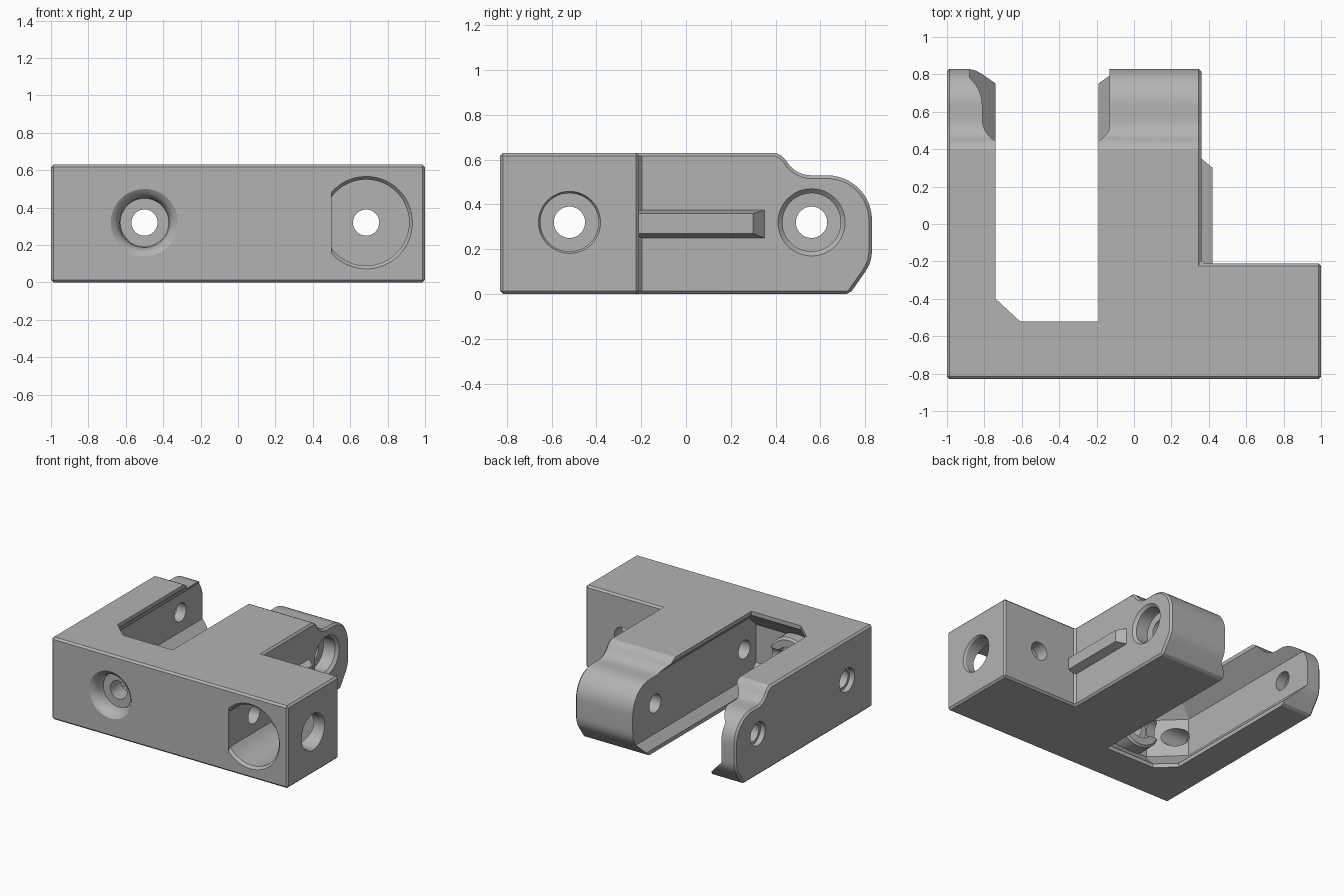
import bpy, bmesh, math
from mathutils import Vector

if "Cube" in bpy.data.objects:
    bpy.data.objects.remove(bpy.data.objects["Cube"], do_unlink=True)

grey = bpy.data.materials.new("machined_grey")
grey.use_nodes = True
grey.diffuse_color = (0.45, 0.45, 0.45, 1)
grey.node_tree.nodes["Principled BSDF"].inputs["Base Color"].default_value = grey.diffuse_color

MID = 0.32     # height of every bore
BORE = 0.07
HEIGHT = 0.63


def loft(name, rings):
    """Closed solid skinned through rings of equal length."""
    bm = bmesh.new()
    rows = [[bm.verts.new(p) for p in ring] for ring in rings]
    n = len(rows[0])
    for a, b in zip(rows, rows[1:]):
        for i in range(n):
            j = (i + 1) % n
            bm.faces.new((a[i], a[j], b[j], b[i]))
    bm.faces.new(rows[0][::-1])
    bm.faces.new(rows[-1])
    bmesh.ops.recalc_face_normals(bm, faces=bm.faces)
    mesh = bpy.data.meshes.new(name)
    bm.to_mesh(mesh)
    bm.free()
    mesh.materials.append(grey)
    obj = bpy.data.objects.new(name, mesh)
    bpy.context.collection.objects.link(obj)
    return obj


def prism_z(name, outline, z0, z1):
    return loft(name, [[(x, y, z) for x, y in outline] for z in (z0, z1)])


def lathe(name, axis, u, steps, sides=48):
    """Turned solid along x or y at MID height; steps are (position, radius)."""
    rings = []
    for pos, r in steps:
        ring = []
        for i in range(sides):
            a = math.tau * i / sides
            c, s = u + r * math.cos(a), MID + r * math.sin(a)
            ring.append((pos, c, s) if axis == "x" else (c, pos, s))
        rings.append(ring)
    return loft(name, rings)


def arc(cx, cy, r, start, end, n=12):
    return [(cx + r * math.cos(math.radians(start + (end - start) * i / n)),
             cy + r * math.sin(math.radians(start + (end - start) * i / n)))
            for i in range(n + 1)]


def apply(obj, mod):
    bpy.ops.object.select_all(action="DESELECT")
    bpy.context.view_layer.objects.active = obj
    obj.select_set(True)
    bpy.ops.object.modifier_apply(modifier=mod.name)


def combine(obj, tool, operation="DIFFERENCE"):
    tool.hide_render = True
    mod = obj.modifiers.new("combine", "BOOLEAN")
    mod.operation = operation
    mod.solver = "EXACT"
    mod.object = tool
    apply(obj, mod)
    bpy.data.objects.remove(tool, do_unlink=True)


# Body: footprint limited by the rounded side profile
body = prism_z("bracket_body", [(-1, -0.83), (1, -0.83), (1, -0.21), (0.36, -0.21),
                                (0.36, 0.9), (-1, 0.9)], 0, HEIGHT)
profile = [(-0.9, 0), (0.73, 0), (0.8, 0.1)]
profile += arc(0.63, 0.2, 0.2, -20, 0, 4)
profile += arc(0.63, 0.33, 0.2, 0, 90)
profile += arc(0.56, 0.66, 0.13, 270, 208, 8)
profile += [(0.425, 0.618), (0.4, HEIGHT + 0.001), (-0.9, HEIGHT + 0.001)]
side = loft("side_profile", [[(x, y, z - 0.0005) for y, z in profile] for x in (-1.1, 1.1)])
combine(body, side, "INTERSECT")
bevel = body.modifiers.new("edge_bevel", "BEVEL")
bevel.width = 0.014
bevel.segments = 1
bevel.limit_method = "ANGLE"
bevel.angle_limit = math.radians(40)
apply(body, bevel)


# Slot between the arms, with undercut walls leaving sloped lips
def slot(a, b):
    return [(-0.74 - a, 1), (-0.74 - a, -0.40 - 0.4 * a), (-0.61 - 0.4 * a, -0.52 - a),
            (-0.19 + b, -0.52 - a), (-0.19 + b, 1)]


combine(body, prism_z("slot_cutter", slot(0, 0), -0.1, 0.8))
levels = [(0.02, -0.01, -0.01), (0.09, 0.06, 0.06), (0.17, 0.14, 0.06),
          (0.46, 0.14, 0.06), (0.54, 0.06, 0.06), (0.61, -0.01, -0.01)]
combine(body, loft("undercut_cutter",
                   [[(x, y, z) for x, y in slot(a, b)] for z, a, b in levels]))

# Boss behind the front bore
combine(body, lathe("boss", "y", -0.5, [(-0.75, 0.18), (-0.545, 0.18), (-0.53, 0.165)]), "UNION")

# Flared front bore
combine(body, lathe("flare_cutter", "y", -0.5,
                    [(-0.85, 0.2), (-0.83, 0.18), (-0.815, 0.157), (-0.795, 0.143),
                     (-0.77, 0.134), (-0.73, 0.13)]))
combine(body, lathe("front_bore_cutter", "y", -0.5,
                    [(-0.9, BORE), (-0.6, BORE), (-0.599, 0.11), (-0.4, 0.11)]))

# Deep front pocket with one flat side and a chamfered rim
pocket = []
for y, r in ((-0.85, 0.265), (-0.81, 0.23), (-0.31, 0.23)):
    half = math.degrees(math.acos(-0.185 / r))
    pocket.append([(x, y, z) for x, z in arc(0.685, MID, r, -half, half, 48)])
combine(body, loft("pocket_cutter", pocket))
combine(body, lathe("rear_bore_cutter", "y", 0.685, [(-0.4, BORE), (-0.1, BORE)]))

# Cross bores through both ends of the arms
for name, y, steps in (
        ("lower_cross", -0.52, [(-1.1, 0.09), (-0.96, 0.09), (-0.959, BORE), (0.55, BORE),
                                (0.551, 0.13), (0.985, 0.13), (1.02, 0.15)]),
        ("upper_cross", 0.56, [(-1.1, 0.09), (-0.96, 0.09), (-0.959, BORE), (0.24, BORE),
                               (0.241, 0.13), (0.34, 0.13), (0.38, 0.17)])):
    combine(body, lathe(name + "_cutter", "x", y, steps))

# Guide rail on the outside of the wide arm
rail = loft("guide_rail", [
    [(0.35, -0.215, 0.25), (0.35, 0.35, 0.25), (0.35, 0.35, 0.375), (0.35, -0.215, 0.375)],
    [(0.36, -0.215, 0.25), (0.36, 0.35, 0.25), (0.36, 0.35, 0.375), (0.36, -0.215, 0.375)],
    [(0.42, -0.215, 0.27), (0.42, 0.30, 0.27), (0.42, 0.30, 0.36), (0.42, -0.215, 0.36)]])

# Smooth bores, crisp edges
bpy.ops.object.select_all(action="DESELECT")
body.select_set(True)
bpy.context.view_layer.objects.active = body
bpy.ops.object.shade_smooth_by_angle(angle=math.radians(25))
